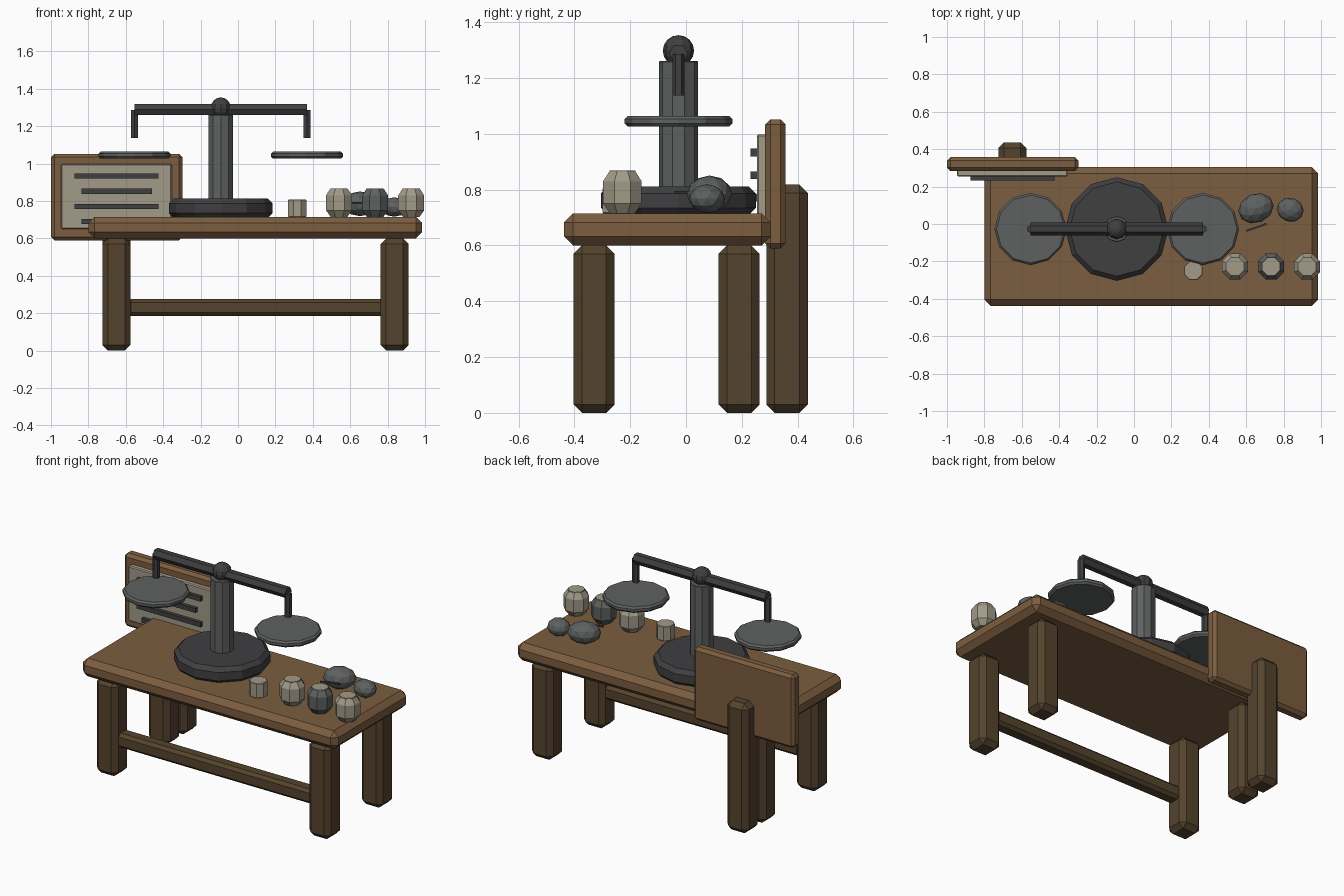
import bpy, bmesh, math
from mathutils import Matrix, Vector

cube = bpy.data.objects.get("Cube")
if cube:
    bpy.data.objects.remove(cube, do_unlink=True)


def material(name, rgb):
    m = bpy.data.materials.new(name)
    m.use_nodes = True
    m.diffuse_color = (*rgb, 1)
    m.node_tree.nodes["Principled BSDF"].inputs["Base Color"].default_value = (*rgb, 1)
    return m


WOOD = material("warm wood", (0.20, 0.11, 0.05))
DARK_WOOD = material("dark wood", (0.09, 0.057, 0.026))
STONE = material("grey stone", (0.11, 0.12, 0.115))
IRON = material("dark iron", (0.05, 0.05, 0.053))
CLAY = material("pale parchment", (0.36, 0.325, 0.25))


def finish(name, bm, mat):
    bmesh.ops.recalc_face_normals(bm, faces=bm.faces)
    mesh = bpy.data.meshes.new(name)
    bm.to_mesh(mesh)
    bm.free()
    mesh.materials.append(mat)
    obj = bpy.data.objects.new(name, mesh)
    bpy.context.collection.objects.link(obj)
    return obj


def box(name, xs, ys, zs, mat, chamfer=0.0):
    """Chamfered box from its extents on each axis."""
    bm = bmesh.new()
    bmesh.ops.create_cube(bm, size=1)
    for v in bm.verts:
        for i, (lo, hi) in enumerate((xs, ys, zs)):
            v.co[i] = hi if v.co[i] > 0 else lo
    if chamfer:
        bmesh.ops.bevel(bm, geom=bm.edges[:], offset=chamfer, segments=1,
                        affect='EDGES', profile=0.5)
    return finish(name, bm, mat)


def turned(name, centre, profile, sides, mat, along_x=False, twist=0.0):
    """Faceted solid of revolution from (radius, height) rings."""
    bm = bmesh.new()
    rings = []
    for r, h in profile:
        ring = []
        for i in range(sides):
            a = math.tau * i / sides + math.pi / 2 + twist
            ring.append(bm.verts.new((r * math.cos(a), r * math.sin(a), h)))
        rings.append(ring)
    for low, high in zip(rings, rings[1:]):
        for i in range(sides):
            j = (i + 1) % sides
            bm.faces.new((low[i], low[j], high[j], high[i]))
    bm.faces.new(rings[0][::-1])
    bm.faces.new(rings[-1])
    if along_x:
        bm.transform(Matrix.Rotation(math.pi / 2, 4, 'Y'))
    bm.transform(Matrix.Translation(centre))
    return finish(name, bm, mat)


def disc(r, h, c):
    """Profile of a cylinder with chamfered rims."""
    return [(r - c, 0), (r, c), (r, h - c), (r - c, h)]


def ball(name, centre, size, mat, turn=0.0, segments=8, rings=6):
    bm = bmesh.new()
    bmesh.ops.create_uvsphere(bm, u_segments=segments, v_segments=rings, radius=1)
    bm.transform(Matrix.Translation(centre) @ Matrix.Rotation(turn, 4, 'Z')
                 @ Matrix.Diagonal((*size, 1)))
    return finish(name, bm, mat)


def rock(name, centre, size, mat, turn):
    bm = bmesh.new()
    bmesh.ops.create_icosphere(bm, subdivisions=2, radius=1)
    bm.transform(Matrix.Translation(centre) @ Matrix.Rotation(turn, 4, 'Z')
                 @ Matrix.Diagonal((*size, 1)))
    return finish(name, bm, mat)


# Table
TOP = 0.715
box("table_top", (-0.80, 0.985), (-0.438, 0.304), (0.60, TOP), WOOD, 0.033)
for side, xs in (("right", (-0.725, -0.575)), ("left", (0.762, 0.912))):
    for end, ys in (("front", (-0.403, -0.256)), ("back", (0.117, 0.264))):
        box(f"{end}_{side}_leg", xs, ys, (0, 0.60), DARK_WOOD, 0.03)
box("front_stretcher", (-0.59, 0.78), (-0.375, -0.285), (0.185, 0.275), DARK_WOOD, 0.018)

# Notice board on a post
box("board_post", (-0.724, -0.576), (0.288, 0.437), (0, 0.818), DARK_WOOD, 0.03)
box("notice_board", (-1.0, -0.298), (0.284, 0.357), (0.59, 1.052), WOOD, 0.018)
box("notice_sheet", (-0.946, -0.354), (0.254, 0.29), (0.65, 0.998), CLAY, 0.006)
for i in range(4):
    half = 0.188 if i % 2 else 0.224
    z = 0.933 - 0.081 * i
    box(f"written_line_{i + 1}", (-0.649 - half, -0.649 + half), (0.232, 0.256),
        (z - 0.014, z + 0.014), IRON)

# Balance scale
X, Y = -0.092, -0.027
turned("scale_base", (X, Y, TOP - 0.005), disc(0.277, 0.102, 0.025), 12, IRON)
turned("scale_column", (X, Y, 0.80), disc(0.07, 0.462, 0.004), 10, STONE)
turned("scale_beam", (X, Y, 1.288), [(0.034, -0.462), (0.034, 0.462)], 6, IRON, True)
ball("scale_pivot", (X, Y, 1.298), (0.056,) * 3, IRON, 0, 10, 8)
for side, s in (("right", -1), ("left", 1)):
    px = X + s * 0.461
    turned(f"{side}_hanger", (px, Y, 1.137), [(0.021, 0), (0.021, 0.15)], 6, IRON)
    turned(f"{side}_pan", (px, Y, 1.026), disc(0.193, 0.038, 0.011), 12, STONE)

# Jars and cup
for i, mat in enumerate((CLAY, STONE, CLAY)):
    at = Vector((0.54 + 0.193 * i, -0.228, TOP))
    turned(f"jar_{i + 1}", at, [(0.048, 0), (0.075, 0.035), (0.075, 0.115), (0.052, 0.148)],
           8, mat, twist=math.pi / 8)
    turned(f"jar_lid_{i + 1}", at + Vector((0, 0, 0.147)), [(0.05, 0), (0.05, 0.006)],
           8, CLAY, twist=math.pi / 8)
turned("small_cup", (0.317, -0.249, TOP), disc(0.054, 0.092, 0.003), 8, CLAY,
       twist=math.pi / 8)

# Ore lumps and a thin sliver
rock("large_rock", (0.652, 0.084, 0.785), (0.098, 0.078, 0.066), STONE, 0.4)
rock("small_rock", (0.835, 0.076, 0.768), (0.073, 0.064, 0.052), STONE, -0.3)
sliver = box("dark_sliver", (-0.058, 0.058), (-0.005, 0.005), (-0.005, 0.005), IRON)
sliver.location = (0.655, -0.018, 0.79)
sliver.rotation_euler = (0, 0, 0.33)
